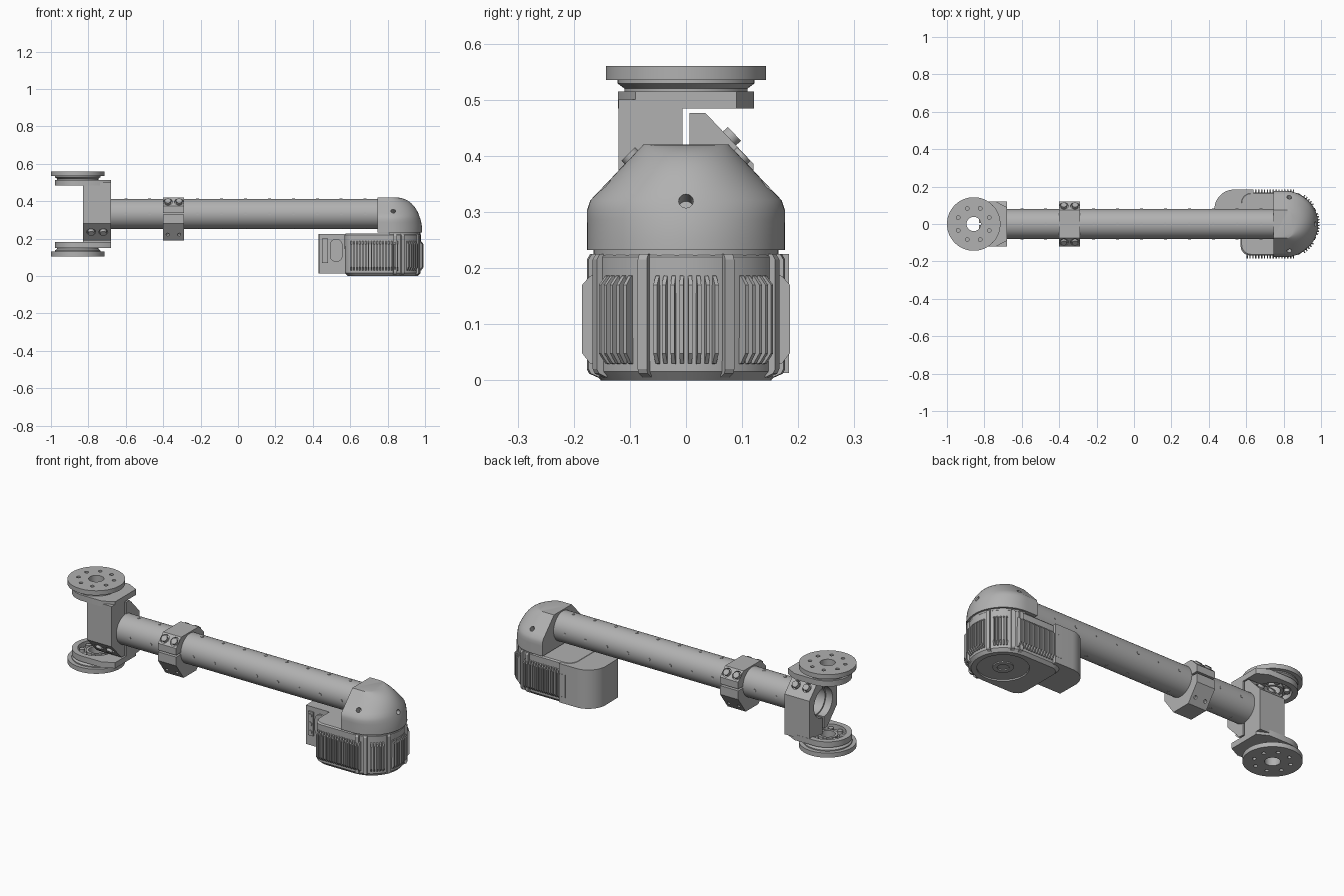
import bpy, bmesh, math
from mathutils import Matrix, Vector

cube = bpy.data.objects.get("Cube")
if cube:
    bpy.data.objects.remove(cube)

grey = bpy.data.materials.new("machined_grey")
grey.use_nodes = True
grey.diffuse_color = (0.44, 0.44, 0.44, 1)
grey.node_tree.nodes["Principled BSDF"].inputs["Base Color"].default_value = grey.diffuse_color

AXIS_Z = 0.333          # height of the tube axis
FORK_X = -0.857         # centre of the two flanges
MOTOR_X = 0.81          # centre of the round motor end


def finish(name, bm, smooth=True):
    bmesh.ops.recalc_face_normals(bm, faces=bm.faces[:])
    mesh = bpy.data.meshes.new(name)
    bm.to_mesh(mesh)
    bm.free()
    mesh.materials.append(grey)
    ob = bpy.data.objects.new(name, mesh)
    bpy.context.collection.objects.link(ob)
    if smooth:
        shade(ob)
    return ob


def shade(ob):
    bpy.ops.object.select_all(action='DESELECT')
    ob.select_set(True)
    bpy.context.view_layer.objects.active = ob
    bpy.ops.object.shade_smooth_by_angle(angle=math.radians(32))


def loft(name, rings, caps=True, loop=False):
    """Skin between closed rings that share a point count."""
    bm = bmesh.new()
    vs = [[bm.verts.new(p) for p in ring] for ring in rings]
    n = len(vs[0])
    for k in range(len(vs) if loop else len(vs) - 1):
        a, b = vs[k], vs[(k + 1) % len(vs)]
        for i in range(n):
            j = (i + 1) % n
            bm.faces.new((a[i], a[j], b[j], b[i]))
    if caps and not loop:
        bm.faces.new(vs[0])
        bm.faces.new(vs[-1])
    return finish(name, bm)


def prism(name, pts, axis, lo, hi):
    place = {'x': lambda u, v, w: (w, u, v), 'y': lambda u, v, w: (u, w, v),
             'z': lambda u, v, w: (u, v, w)}[axis]
    return loft(name, [[place(u, v, w) for u, v in pts] for w in (lo, hi)])


def lathe(name, profile, matrix, n=64):
    """Closed (radius, height) profile spun about local z."""
    turn = [math.tau * k / n for k in range(n)]
    return loft(name, [[matrix @ Vector((r * math.cos(a), r * math.sin(a), h))
                        for r, h in profile] for a in turn], loop=True)


def cyls(name, r, depth, places, n=20):
    """Several cylinders in one mesh, each centred on pos and aimed along way."""
    bm = bmesh.new()
    for pos, way in places:
        m = Matrix.Translation(pos) @ Vector(way).to_track_quat('Z', 'Y').to_matrix().to_4x4()
        bmesh.ops.create_cone(bm, cap_ends=True, segments=n, radius1=r, radius2=r,
                              depth=depth, matrix=m)
    return finish(name, bm)


def cut(ob, cutter):
    cutter.hide_render = True
    mod = ob.modifiers.new("cut", 'BOOLEAN')
    mod.object, mod.solver = cutter, 'EXACT'
    bpy.context.view_layer.objects.active = ob
    bpy.ops.object.modifier_apply(modifier=mod.name)
    bpy.data.objects.remove(cutter)
    shade(ob)
    return ob


def arc(cx, cy, r, a0, a1, n):
    return [(cx + r * math.cos(math.radians(a0 + (a1 - a0) * k / n)),
             cy + r * math.sin(math.radians(a0 + (a1 - a0) * k / n))) for k in range(n + 1)]


def ring(cx, r, z, n):
    return [((cx + r * math.cos(math.tau * (k + .5) / n), r * math.sin(math.tau * (k + .5) / n), z),
             (0, 0, 1)) for k in range(n)]


along_x = Matrix.Translation((0, 0, AXIS_Z)) @ Matrix.Rotation(math.pi / 2, 4, 'Y')

# Long tube with rows of small screws
lathe("arm_tube", [(.08, -.79), (.08, .77), (.072, .77), (.072, -.79)], along_x)
rows = []
for k in range(11):
    x = -.6 + .128 * k
    if abs(x + .345) > .06:
        for dy, dz in ((0, 1), (0, -1), (1, 0), (-1, 0)):
            rows.append(((x, dy * .079, AXIS_Z + dz * .079), (0, dy, dz)))
cyls("tube_screws", .008, .006, rows, 12)

# Fork: the upper half is modelled, then turned over for the lower half
fork = []
half = prism("fork_clamp_half", [(-.12, .5), (-.12, .28), (-.035, .19), (-.006, .19),
                                 (-.006, .5)], 'x', -.83, -.68)
cut(half, cyls("bore", .08, .3, [((-.755, 0, AXIS_Z), (1, 0, 0))], 48))
slope = Vector((0, -.09, -.085)).normalized()
bolts = [((x, -.0775, .235), slope) for x in (-.785, -.72)]
cut(half, cyls("bolt_pockets", .024, .03, bolts))
fork.append(half)
fork.append(cyls("fork_clamp_bolts", .017, .024, bolts))
plate = prism("fork_arm_plate", arc(FORK_X, 0, .121, 90, 270, 32)
              + [(-.74, -.121), (-.68, -.09), (-.68, .09), (-.74, .121)], 'z', .484, .515)
cut(plate, cyls("pocket", .092, .1, [((FORK_X, 0, .5), (0, 0, 1))], 48))
fork.append(plate)
top = Matrix.Translation((FORK_X, 0, 0))
flange = lathe("mounting_flange", [(.038, .512), (.11, .512), (.11, .52), (.122, .529), (.122, .535),
                                   (.143, .535), (.143, .56), (.038, .56)], top)
cut(flange, cyls("flange_holes", .01, .05, ring(FORK_X, .09, .57, 8)))
fork.append(flange)
fork.append(lathe("flange_hub", [(.038, .495), (.052, .495), (.052, .515), (.038, .515)], top))
fork.append(cyls("flange_bolts", .014, .02, ring(FORK_X, .072, .505, 8)))
pivot = Matrix.Translation((0, 0, AXIS_Z))
turn_over = pivot @ Matrix.Rotation(math.pi, 4, 'X') @ pivot.inverted()
for ob in fork:
    twin = ob.copy()
    twin.data = ob.data.copy()
    twin.name = "lower_" + ob.name
    twin.data.transform(turn_over)
    bpy.context.collection.objects.link(twin)

# Split collar around the tube
collar_upper = [(.12, .338), (.12, .375), (.075, .42)]
collar_lower = [(.12, .328), (.12, .28), (.055, .19)]
for name, side in (("collar_upper", collar_upper), ("collar_lower", collar_lower)):
    part = prism(name, side + [(-y, z) for y, z in reversed(side)], 'x', -.4, -.29)
    cut(part, cyls("bore", .079, .3, [((-.345, 0, AXIS_Z), (1, 0, 0))], 48))
    if name == "collar_upper":
        heads = [((x, s * .098, .398), (0, s, 1)) for x in (-.375, -.315) for s in (1, -1)]
        cut(part, cyls("pockets", .024, .024, heads))
        cyls("collar_bolts", .017, .014, heads)
    else:
        cut(part, cyls("pockets", .009, .03, [((x, s * .078, .222), (0, s * .9, -.65))
                                              for x in (-.375, -.315) for s in (1, -1)]))

# Elbow cover: faceted across, rounded toward the end
rings = []
for k in range(17):
    t = math.pi / 2 * k / 16
    z = .232 + .188 * math.sin(t)
    wide = .176 if z < .315 else .176 - (z - .315) * .1 / .105
    end = .035 + .14 * math.cos(t) ** .9 if k < 16 else .035
    pts = [(.745, -wide, z)]
    for j in range(33):
        a = math.pi * (j / 32 - .5)
        r = wide + (end - wide) * math.cos(a) ** 2
        pts.append((MOTOR_X + r * math.cos(a), r * math.sin(a), z))
    rings.append(pts + [(.745, wide, z)])
cover = loft("elbow_cover", rings)
cut(cover, cyls("cover_holes", .013, .06, [((.83, s * .14, .345), (0, s, .7)) for s in (1, -1)]
                + [((.955, 0, .315), (1, 0, .3))]))
prism("cover_seat", arc(MOTOR_X, 0, .165, -90, 90, 32), 'z', .222, .234)


# Motor housing with a chamfered foot
def plan(inset):
    r, x0, c = .168 - inset, .57 + inset, .05
    return (arc(MOTOR_X, 0, r, -90, 90, 16) + arc(x0 + c, r - c, c, 90, 180, 6)
            + arc(x0 + c, c - r, c, 180, 270, 6))


body = loft("motor_housing", [[(x, y, z) for x, y in plan(i)] for i, z in
                              ((.016, 0), (.002, .016), (0, .22), (.006, .227))])
cut(body, cyls("base_recess", .125, .016, [((MOTOR_X, 0, 0), (0, 0, 1))], 48))
lathe("base_hub", [(.028, .002), (.05, .002), (.05, .012), (.028, .012)],
      Matrix.Translation((MOTOR_X, 0, 0)), 32)

# Cooling fins and the upright ribs between the panels
fin = [(-.01, .028), (.003, .03), (.017, .048), (.017, .17), (.003, .186), (-.01, .188)]


def uprights(name, places, width, profile):
    bm = bmesh.new()
    for x, y, ang in places:
        m = Matrix.Translation((x, y, 0)) @ Matrix.Rotation(ang, 4, 'Z')
        a, b = [[bm.verts.new(m @ Vector((d, s * width / 2, z))) for d, z in profile] for s in (1, -1)]
        bm.faces.new(a)
        bm.faces.new(b)
        for i in range(len(a)):
            bm.faces.new((a[i], a[i - 1], b[i - 1], b[i]))
    return finish(name, bm, False)


def round_spot(deg, r=.168):
    a = math.radians(deg)
    return (MOTOR_X + r * math.cos(a), r * math.sin(a), a)


for s, side in ((1, "left"), (-1, "right")):
    uprights("long_fins_" + side, [(.605 + .0155 * k, s * .168, s * math.pi / 2)
                                   for k in range(17)], .007, fin)
    uprights("corner_fins_" + side, [round_spot(s * (36 + 5 * k)) for k in range(5)], .007, fin)
uprights("end_fins", [round_spot(-17.5 + 5 * k, .166) for k in range(8)], .007, fin)
rib = [(-.01, .005), (.006, .012), (.01, .02), (.01, .215), (.004, .225), (-.01, .225)]
uprights("housing_ribs", [round_spot(s * d) for d in (26, 66, 80) for s in (1, -1)], .018, rib)

# Side compartment with sockets on its front face
prism("side_compartment", [(.64, -.03), (.64, .184)] + arc(.535, .079, .105, 90, 180, 14)
      + [(.432, -.03)], 'z', .013, .225)
prism("socket_plate", [(.45, .07), (.48, .07), (.48, .2), (.45, .2)], 'y', -.039, -.03)
prism("socket_round_plate", arc(.525, .165, .034, 0, 180, 16) + arc(.525, .11, .034, 180, 360, 16),
      'y', -.039, -.03)
cyls("sockets", .011, .016, [((.465, -.036, z), (0, 1, 0)) for z in (.09, .135, .18)]
     + [((.525, -.036, z), (0, 1, 0)) for z in (.1, .165)])
